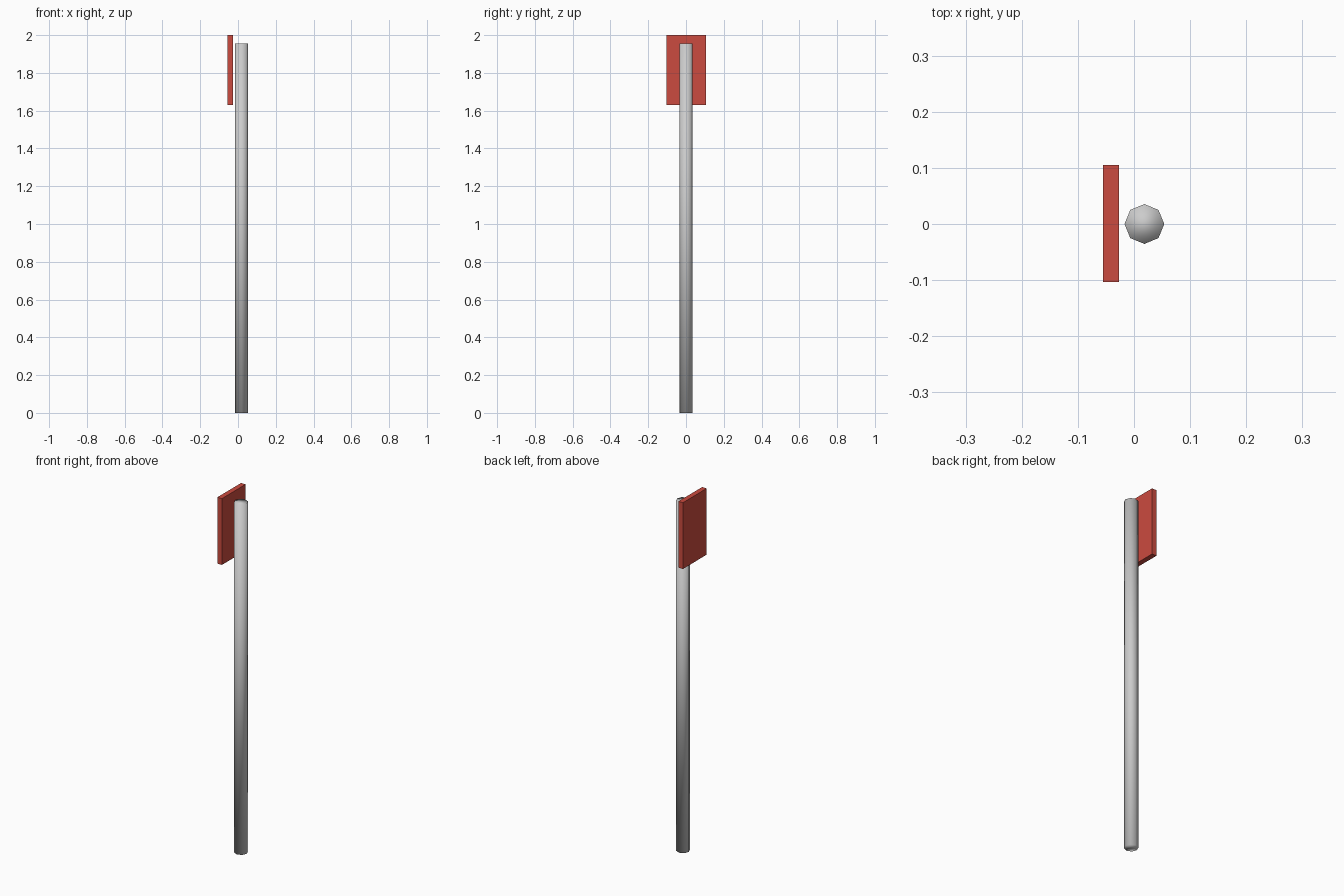
import bpy

if "Cube" in bpy.data.objects:
    bpy.data.objects.remove(bpy.data.objects["Cube"])


def paint(obj, name, rgba):
    mat = bpy.data.materials.new(name)
    mat.diffuse_color = rgba
    mat.use_nodes = True
    mat.node_tree.nodes["Principled BSDF"].inputs["Base Color"].default_value = mat.diffuse_color
    obj.data.materials.append(mat)


# Eight-sided pole, shaded smooth all over
POLE_HEIGHT = 1.955
bpy.ops.mesh.primitive_cylinder_add(vertices=8, radius=0.0355, depth=POLE_HEIGHT,
                                    location=(0.0185, 0, POLE_HEIGHT / 2))
pole = bpy.context.object
pole.name = "pole"
bpy.ops.object.shade_smooth()

# Red sign plate, standing just clear of the pole
bpy.ops.mesh.primitive_cube_add(size=1, location=(-0.041, 0.001, 1.815))
plate = bpy.context.object
plate.name = "sign_plate"
plate.scale = (0.028, 0.209, 0.37)
bpy.ops.object.transform_apply(location=False, rotation=False, scale=True)
paint(plate, "red", (0.6, 0.07, 0.05, 1))
